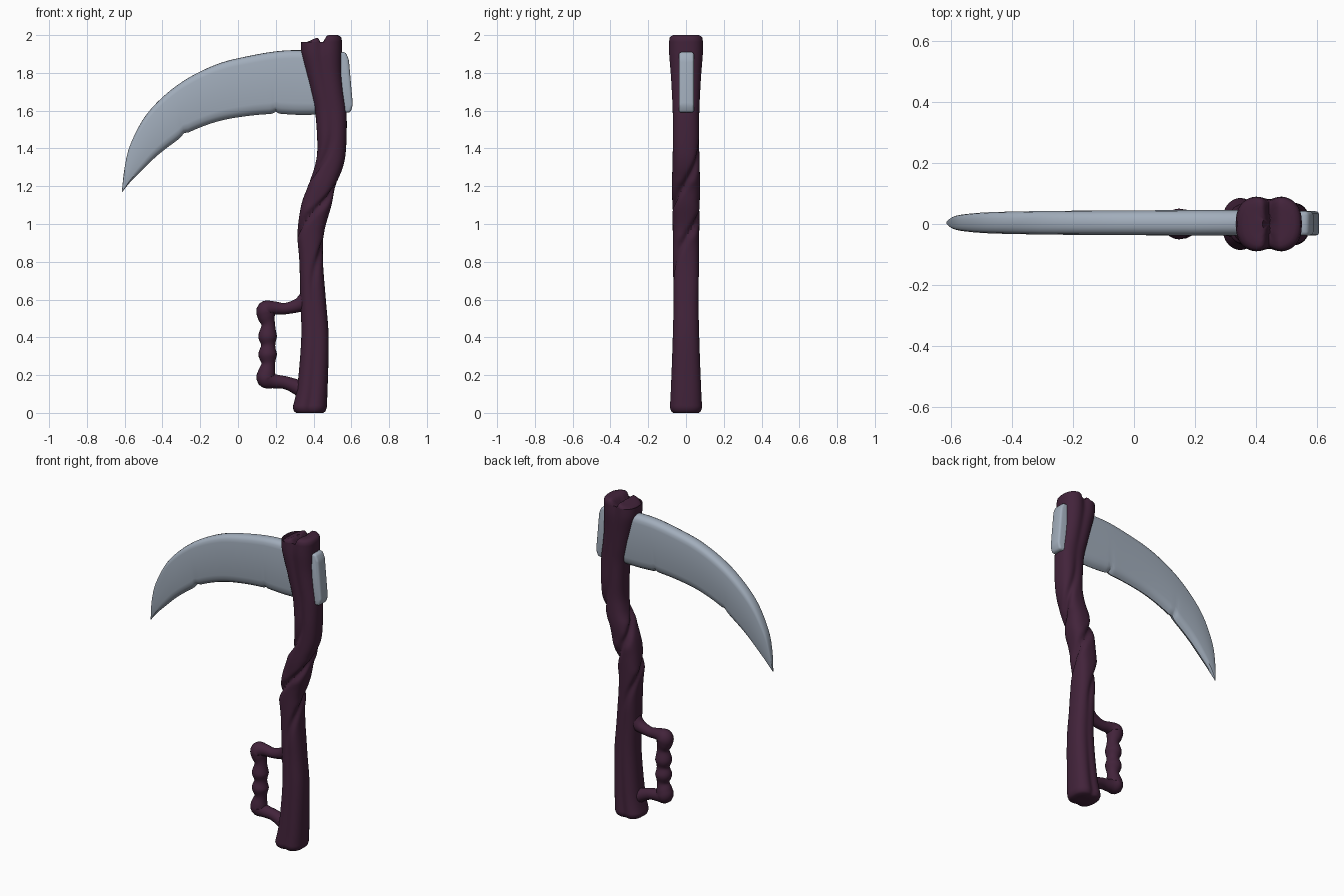
import bpy, bmesh, math
from mathutils import Vector

cube = bpy.data.objects.get("Cube")
if cube:
    bpy.data.objects.remove(cube, do_unlink=True)


def material(name, rgb):
    m = bpy.data.materials.new(name)
    m.use_nodes = True
    m.diffuse_color = (*rgb, 1)
    m.node_tree.nodes["Principled BSDF"].inputs["Base Color"].default_value = (*rgb, 1)
    return m


wood = material("dark plum wood", (0.055, 0.017, 0.043))
steel = material("blue grey steel", (0.36, 0.42, 0.50))


def smooth_rows(rows, steps):
    """Catmull-Rom interpolation of rows holding any number of values."""
    p = [rows[0]] + rows + [rows[-1]]
    out = []
    for i in range(1, len(p) - 2):
        for s in range(steps):
            t = s / steps
            out.append([0.5 * (2 * b + (c - a) * t + (2 * a - 5 * b + 4 * c - d) * t * t
                               + (3 * b - a - 3 * c + d) * t ** 3)
                        for a, b, c, d in zip(p[i - 1], p[i], p[i + 1], p[i + 2])])
    return out + [list(rows[-1])]


def loft(name, rings, mat, angle=40):
    """Skin closed rings of equal length and cap both ends."""
    bm = bmesh.new()
    vs = [[bm.verts.new(c) for c in ring] for ring in rings]
    n = len(vs[0])
    for a, b in zip(vs, vs[1:]):
        for i in range(n):
            j = (i + 1) % n
            bm.faces.new((a[i], a[j], b[j], b[i]))
    bm.faces.new(vs[0][::-1])
    bm.faces.new(vs[-1])
    bmesh.ops.remove_doubles(bm, verts=bm.verts, dist=0.0002)
    bmesh.ops.recalc_face_normals(bm, faces=bm.faces)
    return finish(name, bm, mat, angle)


def finish(name, bm, mat, angle):
    mesh = bpy.data.meshes.new(name)
    bm.to_mesh(mesh)
    bm.free()
    mesh.materials.append(mat)
    ob = bpy.data.objects.new(name, mesh)
    bpy.context.collection.objects.link(ob)
    bpy.ops.object.select_all(action='DESELECT')
    ob.select_set(True)
    bpy.context.view_layer.objects.active = ob
    bpy.ops.object.shade_smooth_by_angle(angle=math.radians(angle))
    return ob


# Shaft: two strands twisted together; rows are z, left, right, half depth, groove
shaft_rows = [
    [0.03, 0.29, 0.47, 0.085, 0.12], [0.15, 0.315, 0.475, 0.079, 0.10],
    [0.40, 0.335, 0.48, 0.070, 0.05], [0.60, 0.33, 0.465, 0.066, 0.06],
    [0.80, 0.325, 0.45, 0.069, 0.18], [0.95, 0.315, 0.455, 0.07, 0.26],
    [1.10, 0.335, 0.495, 0.072, 0.28], [1.20, 0.37, 0.515, 0.075, 0.28],
    [1.30, 0.405, 0.555, 0.072, 0.26], [1.40, 0.42, 0.572, 0.07, 0.16],
    [1.58, 0.41, 0.575, 0.07, 0.06], [1.70, 0.385, 0.56, 0.075, 0.08],
    [1.80, 0.36, 0.55, 0.081, 0.10], [1.90, 0.336, 0.55, 0.089, 0.14],
    [1.97, 0.335, 0.55, 0.089, 0.18]]
SEG = 64


def shaft_ring(z, left, right, depth, groove):
    t = min(max((z - 0.65) / 0.85, 0), 1)
    twist = 2 * math.pi * t * t * (3 - 2 * t)
    pts = []
    for k in range(SEG):
        a = 2 * math.pi * k / SEG
        c, s = math.cos(a), math.sin(a)
        r = 1 / (abs(c) ** 2.6 + abs(s) ** 2.6) ** (1 / 2.6)
        off = math.cos(a - twist)
        r *= 1 - groove * math.exp(-(off / 0.28) ** 2)
        pts.append((r * c, r * s))
    xs, ys = [p[0] for p in pts], [p[1] for p in pts]
    lo, hi, top = min(xs), max(xs), max(ys)
    return [Vector((left + (x - lo) / (hi - lo) * (right - left), y / top * depth, z))
            for x, y in pts]


def shrunk(ring, f, dz):
    mid = sum(ring, Vector()) / len(ring)
    return [Vector((mid.x + (v.x - mid.x) * f, v.y * f, v.z + dz)) for v in ring]


body = [shaft_ring(*r) for r in smooth_rows(shaft_rows, 7)]
foot = [shrunk(body[0], f, dz) for f, dz in ((0.3, -0.03), (0.8, -0.03), (0.93, -0.021))]
head = [shrunk(body[-1], f, dz) for f, dz in
        ((0.97, 0.016), (0.9, 0.025), (0.78, 0.03), (0.6, 0.03), (0.4, 0.03), (0.2, 0.03), (0.03, 0.03))]
# Cleft between the two strands on top, with a sloping left shoulder
for ring in [body[-1]] + head:
    for v in ring:
        v.z -= 0.04 * math.exp(-((v.x - 0.447) / 0.016) ** 2) + 0.45 * max(0, 0.42 - v.x)
        if v.x < 0.447:
            v.z -= 0.012
loft("twisted_shaft", foot + body + head, wood, 50)

# Blade: rows are upper edge x, z, lower edge x, z, half thickness
blade_rows = [
    [0.48, 1.91, 0.48, 1.58, 0.042], [0.335, 1.92, 0.32, 1.578, 0.042],
    [0.21, 1.915, 0.20, 1.583, 0.042], [0.06, 1.89, 0.06, 1.573, 0.041],
    [-0.10, 1.85, -0.10, 1.545, 0.040], [-0.26, 1.775, -0.25, 1.49, 0.039],
    [-0.39, 1.68, -0.34, 1.43, 0.037], [-0.495, 1.565, -0.43, 1.36, 0.034],
    [-0.57, 1.42, -0.51, 1.283, 0.027], [-0.60, 1.30, -0.57, 1.222, 0.018],
    [-0.615, 1.17, -0.612, 1.17, 0.003]]
half = [(0, 0.0), (0.008, 0.4), (0.03, 0.72), (0.07, 0.92), (0.13, 1.0), (0.5, 0.98),
        (0.82, 0.88), (0.91, 0.75), (0.97, 0.4), (1, 0.0)]
section = half + [(t, -w) for t, w in half[-2:0:-1]]


def blade_ring(ux, uz, lx, lz, thick):
    # small nicks along the cutting edge
    nick = sum(0.012 * math.exp(-((lx - c) / 0.012) ** 2) for c in (0.20, -0.285))
    return [(ux + (lx - ux) * t, 0.004 + w * thick, uz + (lz + nick - uz) * t)
            for t, w in section]


loft("curved_blade", [blade_ring(*r) for r in smooth_rows(blade_rows, 8)], steel, 35)

# Blade butt: rounded block showing through the back of the shaft
bm = bmesh.new()
outline = [(0.47, 1.91), (0.57, 1.91), (0.587, 1.87), (0.608, 1.63), (0.595, 1.59), (0.47, 1.59)]
face = bm.faces.new([bm.verts.new((x, -0.038, z)) for x, z in outline])
ext = bmesh.ops.extrude_face_region(bm, geom=[face])
bmesh.ops.translate(bm, vec=(0, 0.08, 0),
                    verts=[g for g in ext["geom"] if isinstance(g, bmesh.types.BMVert)])
bmesh.ops.recalc_face_normals(bm, faces=bm.faces)
bmesh.ops.bevel(bm, geom=bm.edges[:], offset=0.013, segments=3, profile=0.5, affect='EDGES')
finish("blade_butt", bm, steel, 40)

# Side grip: tube with finger bumps; rows are x, z, radius
grip_rows = [
    [0.37, 0.60, 0.055], [0.32, 0.57, 0.037], [0.25, 0.552, 0.030], [0.19, 0.555, 0.036],
    [0.150, 0.545, 0.050], [0.150, 0.51, 0.046], [0.160, 0.465, 0.036], [0.157, 0.405, 0.049],
    [0.160, 0.358, 0.037], [0.157, 0.31, 0.049], [0.160, 0.26, 0.036], [0.152, 0.215, 0.046],
    [0.150, 0.18, 0.050], [0.19, 0.168, 0.038], [0.25, 0.160, 0.034],
    [0.31, 0.138, 0.040], [0.37, 0.11, 0.055]]
path = smooth_rows(grip_rows, 5)
rings = []
for i, (x, z, r) in enumerate(path):
    a, b = path[max(i - 1, 0)], path[min(i + 1, len(path) - 1)]
    d = Vector((b[0] - a[0], 0, b[1] - a[1])).normalized()
    side = Vector((d.z, 0, -d.x))
    rings.append([Vector((x, 0, z)) + side * r * math.cos(k * math.pi / 10)
                  + Vector((0, r * math.sin(k * math.pi / 10), 0)) for k in range(20)])
loft("side_grip", rings, wood, 60)
